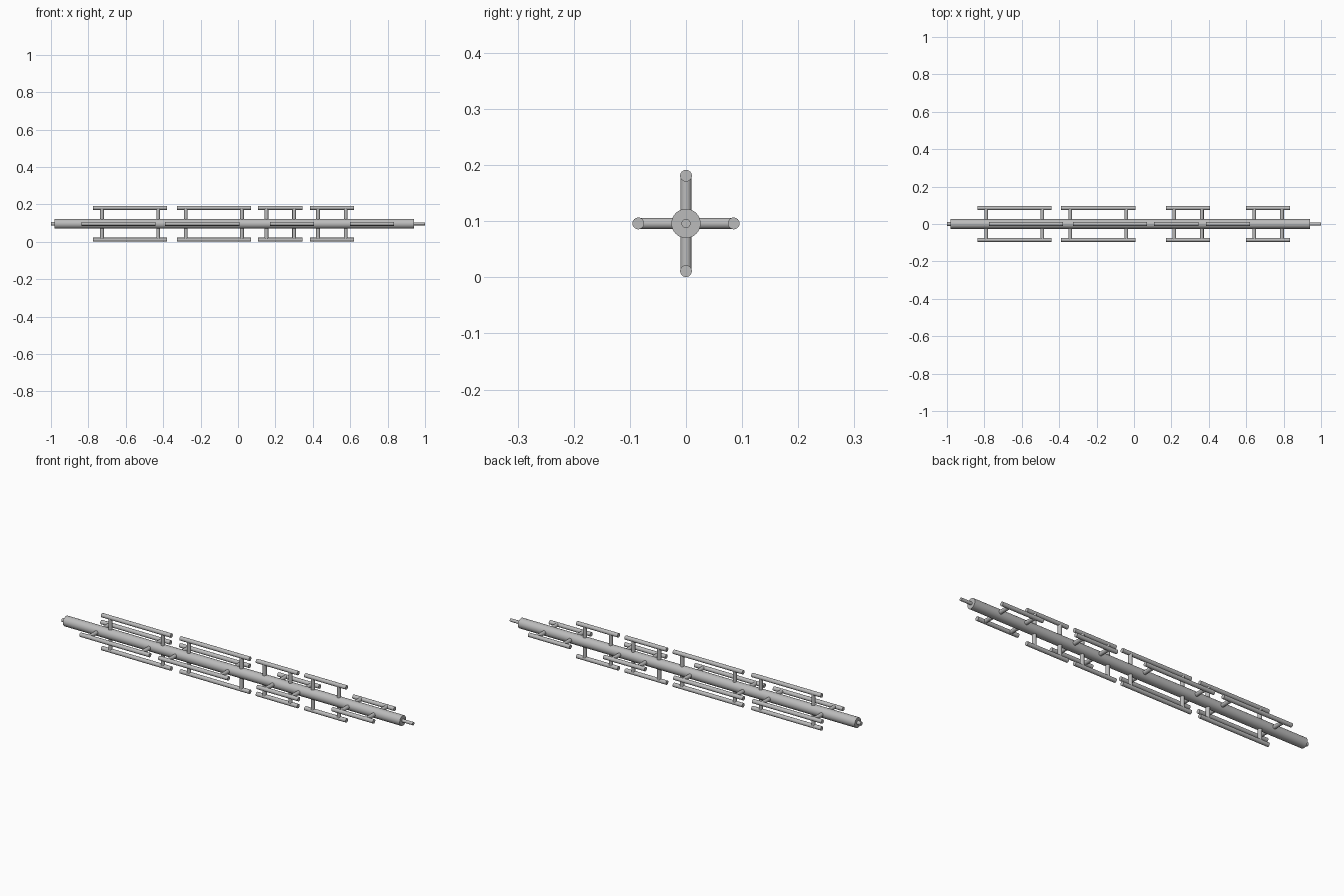
import bpy
import math
from mathutils import Vector

cube = bpy.data.objects.get("Cube")
if cube:
    bpy.data.objects.remove(cube, do_unlink=True)

AXIS_Z = 0.096    # height of the shaft's centre line
REACH = 0.085     # distance from the shaft axis to each rail
RAIL_R = 0.0105

steel = bpy.data.materials.new("grey steel")
steel.use_nodes = True
GREY = (0.5, 0.5, 0.5, 1)
steel.diffuse_color = GREY
steel.node_tree.nodes["Principled BSDF"].inputs["Base Color"].default_value = GREY


def rod(name, start, end, radius, sides=24):
    """Smooth capped cylinder between two points."""
    a, b = Vector(start), Vector(end)
    bpy.ops.mesh.primitive_cylinder_add(
        vertices=sides, radius=radius, depth=(b - a).length, location=(a + b) / 2)
    ob = bpy.context.object
    ob.name = name
    ob.rotation_euler = (b - a).to_track_quat('Z', 'Y').to_euler()
    ob.data.materials.append(steel)
    bpy.ops.object.shade_smooth_by_angle(angle=math.radians(35))
    return ob


# Central shaft with a stub at one end and a longer spindle at the other
rod("shaft", (-0.98, 0, AXIS_Z), (0.94, 0, AXIS_Z), 0.026, 32)
rod("right_stub", (-1, 0, AXIS_Z), (-0.97, 0, AXIS_Z), 0.01)
rod("left_spindle", (0.93, 0, AXIS_Z), (1, 0, AXIS_Z), 0.008)


def rail_pair(name, centre, length, spacing, direction):
    """Two opposite rails, each carried on two posts."""
    for side, sign in (("positive", 1), ("negative", -1)):
        out = Vector(direction) * sign
        base = Vector((centre, 0, AXIS_Z))
        along = Vector((1, 0, 0))
        top = base + out * REACH
        rod(f"{name}_{side}_rail", top - along * length / 2,
            top + along * length / 2, RAIL_R)
        for k in (-1, 1):
            foot = base + along * k * spacing / 2
            rod(f"{name}_{side}_post", foot + out * 0.015,
                foot + out * (REACH - 0.004), 0.01)


LONG = (0.396, 0.3)      # rail length, post spacing
SHORT = (0.236, 0.148)

# Rails above and below the shaft
for x, size in ((-0.577, LONG), (-0.129, LONG), (0.226, SHORT), (0.502, SHORT)):
    rail_pair("vertical", x, *size, (0, 0, 1))

# Rails in front of and behind the shaft
for x, size in ((-0.64, LONG), (-0.191, LONG), (0.289, SHORT), (0.717, SHORT)):
    rail_pair("horizontal", x, *size, (0, 1, 0))
